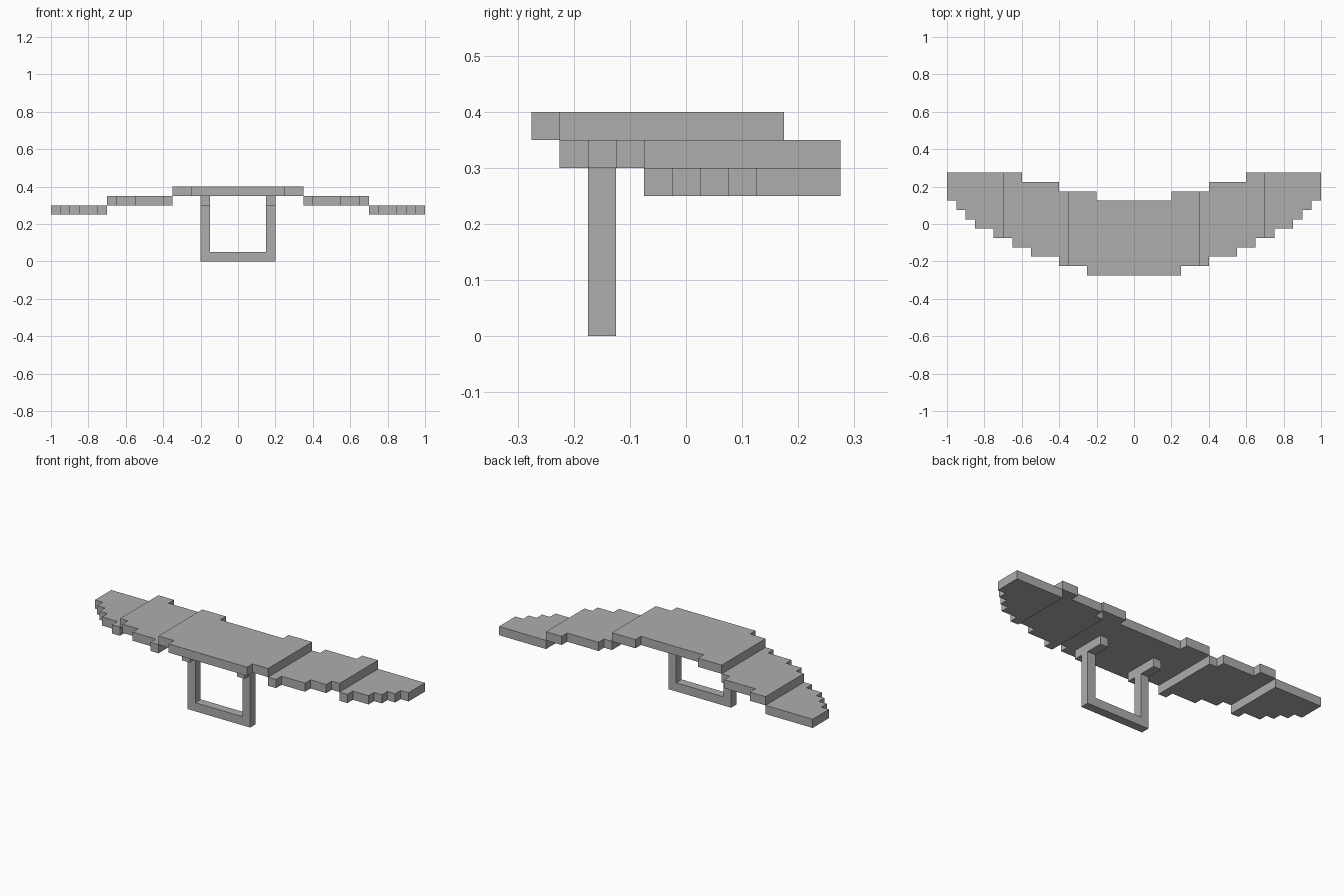
import bpy, bmesh

cube = bpy.data.objects.get("Cube")
if cube:
    bpy.data.objects.remove(cube)

grey = bpy.data.materials.new("plain_grey")
grey.use_nodes = True
colour = (0.42, 0.42, 0.42, 1)
grey.diffuse_color = colour
grey.node_tree.nodes["Principled BSDF"].inputs["Base Color"].default_value = colour

T = 0.05  # thickness of every slab and bar

# Stepped wing outline: (outer |x| of the step, y of the edge)
FRONT = [(0.25, -0.275), (0.4, -0.225), (0.55, -0.175), (0.65, -0.125), (0.75, -0.075),
         (0.85, -0.025), (0.9, 0.025), (0.95, 0.075), (1.0, 0.125)]
BACK = [(0.2, 0.125), (0.4, 0.175), (0.6, 0.225), (1.0, 0.275)]


def prism(name, outline, axis, start, depth):
    """Extrude a closed outline along z (axis 2) or y (axis 1)."""
    bm = bmesh.new()
    place = (lambda a, b: (a, b, start)) if axis == 2 else (lambda a, b: (a, start, b))
    face = bm.faces.new([bm.verts.new(place(a, b)) for a, b in outline])
    out = bmesh.ops.extrude_face_region(bm, geom=[face])
    move = [0, 0, 0]
    move[axis] = depth
    bmesh.ops.translate(bm, vec=move, verts=[v for v in out["geom"] if isinstance(v, bmesh.types.BMVert)])
    bmesh.ops.recalc_face_normals(bm, faces=bm.faces)
    mesh = bpy.data.meshes.new(name)
    bm.to_mesh(mesh)
    bm.free()
    mesh.materials.append(grey)
    obj = bpy.data.objects.new(name, mesh)
    bpy.context.collection.objects.link(obj)
    return obj


def stairs(steps, x0, x1):
    """Points of a stepped edge between x0 and x1."""
    points, inner = [], 0
    for outer, y in steps:
        a, b = max(inner, x0), min(outer, x1)
        if b > a:
            points += [(a, y), (b, y)]
        inner = outer
    return points


# Wing panels, each tier one thickness lower than the last
front, back = stairs(FRONT, 0, 0.35), stairs(BACK, 0, 0.35)
half = front[1:] + back[:0:-1]
prism("centre_panel", half + [(-x, y) for x, y in reversed(half)], 2, 0.35, T)

for tier, (x0, x1, z) in {"middle": (0.35, 0.7, 0.3), "tip": (0.7, 1.0, 0.25)}.items():
    edge = stairs(FRONT, x0, x1) + stairs(BACK, x0, x1)[::-1]
    for side, s in (("left", 1), ("right", -1)):
        prism(f"{side}_{tier}_panel", [(s * x, y) for x, y in edge], 2, z, T)

# U-shaped handle hanging from two short rails
W, TOP = 0.2, 0.3
prism("handle", [(-W, 0), (W, 0), (W, TOP), (W - T, TOP), (W - T, T),
                 (T - W, T), (T - W, TOP), (-W, TOP)], 1, -0.175, T)
for side, s in (("left", 1), ("right", -1)):
    a, b = s * (W - T), s * W
    prism(f"{side}_handle_rail", [(a, TOP), (b, TOP), (b, TOP + T), (a, TOP + T)], 1, -0.225, 0.2)
